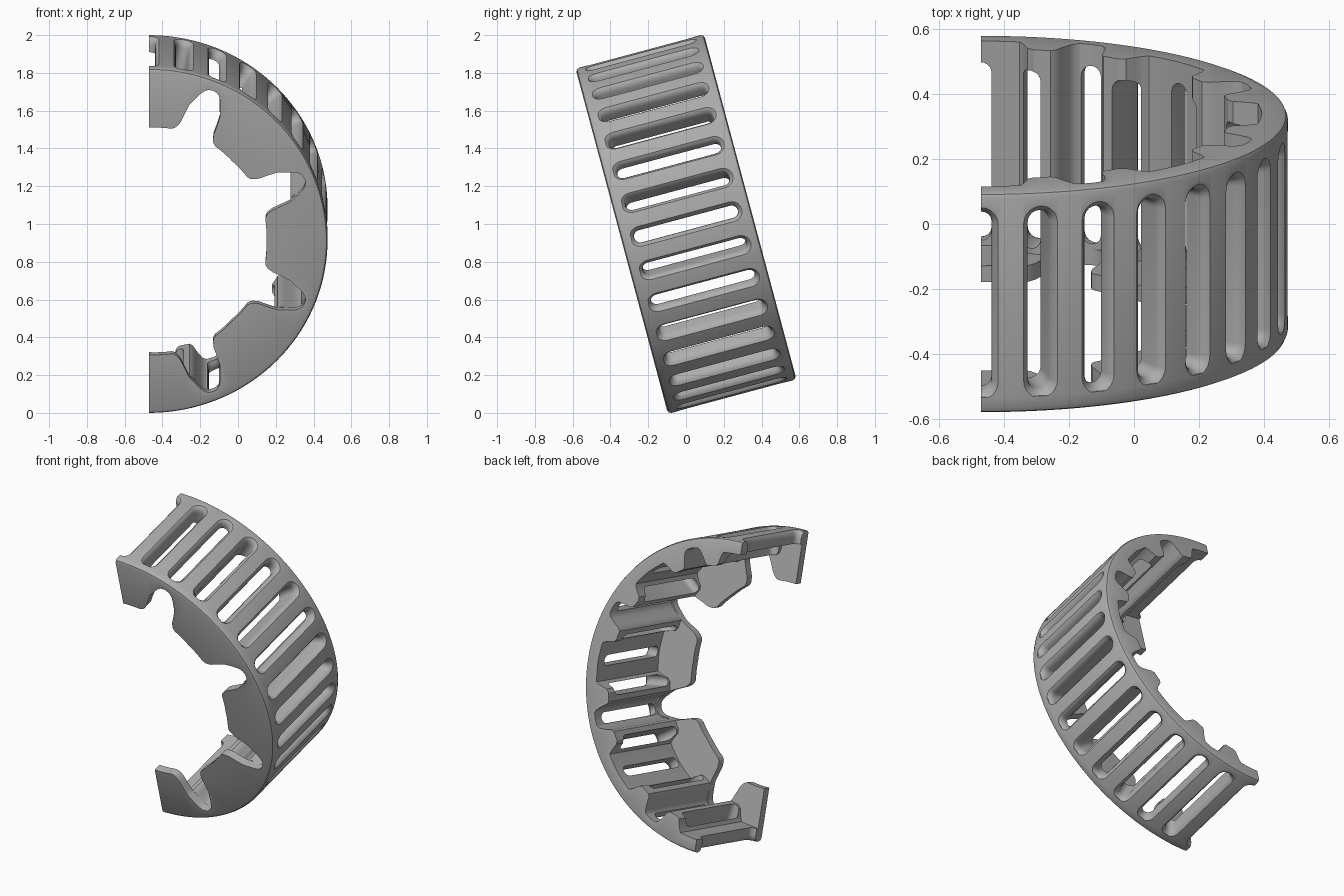
import bpy, bmesh, math
from mathutils import Matrix, Vector

if "Cube" in bpy.data.objects:
    bpy.data.objects.remove(bpy.data.objects["Cube"], do_unlink=True)

R = 0.946           # outer radius of the half ring
HALF = 0.352        # half width along the axis
STEPS = 360         # samples over the half turn
PERIOD = 45.0       # one pocket every 45 degrees
PLACE = Matrix.Translation((-0.472, 0, 1)) @ Matrix.Rotation(math.radians(15), 4, 'X')

steel = bpy.data.materials.new("matte_grey")
steel.use_nodes = True
GREY = (0.42, 0.42, 0.42, 1)
steel.diffuse_color = GREY
steel.node_tree.nodes["Principled BSDF"].inputs["Base Color"].default_value = GREY

# Inner outline: (degrees from pocket centre, radius), mirrored and repeated
CAGE = [(0, .892), (2.5, .888), (3.5, .875), (4.5, .84), (5.5, .795), (6.5, .78),
        (10.5, .778), (12, .79), (13.5, .84), (14.5, .862), (22.5, .866)]
LOBES = [(0, .892), (1.5, .888), (2.5, .878), (3.5, .86), (6.5, .775), (8, .675),
         (9, .65), (10, .636), (11.5, .628), (22.5, .622)]


def inner_radius(outline, degrees):
    d = abs((degrees % PERIOD) - PERIOD / 2)
    for (a, ra), (b, rb) in zip(outline, outline[1:]):
        if d <= b:
            return ra + (rb - ra) * (d - a) / (b - a)
    return outline[-1][1]


def polar(radius, angle, y):
    return Vector((radius * math.sin(angle), y, radius * math.cos(angle)))


def finish(bm, name):
    bmesh.ops.recalc_face_normals(bm, faces=bm.faces)
    mesh = bpy.data.meshes.new(name)
    bm.to_mesh(mesh)
    bm.free()
    mesh.materials.append(steel)
    obj = bpy.data.objects.new(name, mesh)
    bpy.context.collection.objects.link(obj)
    return obj


def half_ring(name, outline, sections):
    """Loft a half ring through (axial position, outer radius) sections."""
    bm = bmesh.new()
    inner, outer = [], []
    for y, rim in sections:
        ins, outs = [], []
        for i in range(STEPS + 1):
            deg = 180 * i / STEPS
            a = math.radians(deg)
            ins.append(bm.verts.new(polar(inner_radius(outline, deg), a, y)))
            outs.append(bm.verts.new(polar(rim, a, y)))
        inner.append(ins)
        outer.append(outs)

    def strip(p, q):
        for i in range(STEPS):
            bm.faces.new((p[i], p[i + 1], q[i + 1], q[i]))

    for k in range(len(sections) - 1):
        strip(inner[k], inner[k + 1])
        strip(outer[k], outer[k + 1])
        for e in (0, STEPS):
            bm.faces.new((inner[k][e], outer[k][e], outer[k + 1][e], inner[k + 1][e]))
    strip(inner[0], outer[0])
    strip(inner[-1], outer[-1])
    return finish(bm, name)


def window_cutters():
    """Round-ended slots, flared outwards to round the bar edges."""
    bm = bmesh.new()
    levels = [(.70, 0), (.905, 0), (.922, .003), (.935, .010), (.946, .022), (.957, .036)]
    half_w, half_l, n = .033, .284, 10
    for k in range(17):
        turn = Matrix.Rotation(math.radians(11.25 * k), 4, 'Y')
        rings = []
        for rho, grow in levels:
            w, ring = half_w + grow, []
            for side in (1, -1):
                for j in range(n + 1):
                    a = math.pi * j / n
                    p = Vector((side * w * math.cos(a),
                                side * (half_l - half_w + w * math.sin(a)), rho))
                    ring.append(bm.verts.new(turn @ p))
            rings.append(ring)
        count = len(rings[0])
        for p, q in zip(rings, rings[1:]):
            for i in range(count):
                j = (i + 1) % count
                bm.faces.new((p[i], p[j], q[j], q[i]))
        bm.faces.new(rings[0])
        bm.faces.new(rings[-1])
    return finish(bm, "window_cutter")


# Slotted cage body and the lobed plate closing its front
JOIN = -0.30
body = half_ring("slotted_cage", CAGE,
                 [(JOIN, R), (HALF - .02, R), (HALF - .006, R - .006), (HALF, R - .02)])
plate = half_ring("lobed_front_plate", LOBES,
                  [(-HALF, R - .02), (-HALF + .006, R - .006), (-HALF + .02, R), (JOIN, R)])

# Cut the windows between the bars
cutter = window_cutters()
cutter.hide_render = True
cut = body.modifiers.new("windows", 'BOOLEAN')
cut.operation = 'DIFFERENCE'
cut.solver = 'EXACT'
cut.object = cutter
bpy.context.view_layer.update()
bpy.ops.object.select_all(action='DESELECT')
body.select_set(True)
bpy.context.view_layer.objects.active = body
bpy.ops.object.modifier_apply(modifier=cut.name)
bpy.data.objects.remove(cutter, do_unlink=True)

# Tilt into place and shade
for obj in (body, plate):
    obj.data.transform(PLACE)
    obj.select_set(True)
bpy.ops.object.shade_smooth_by_angle(angle=math.radians(32))
